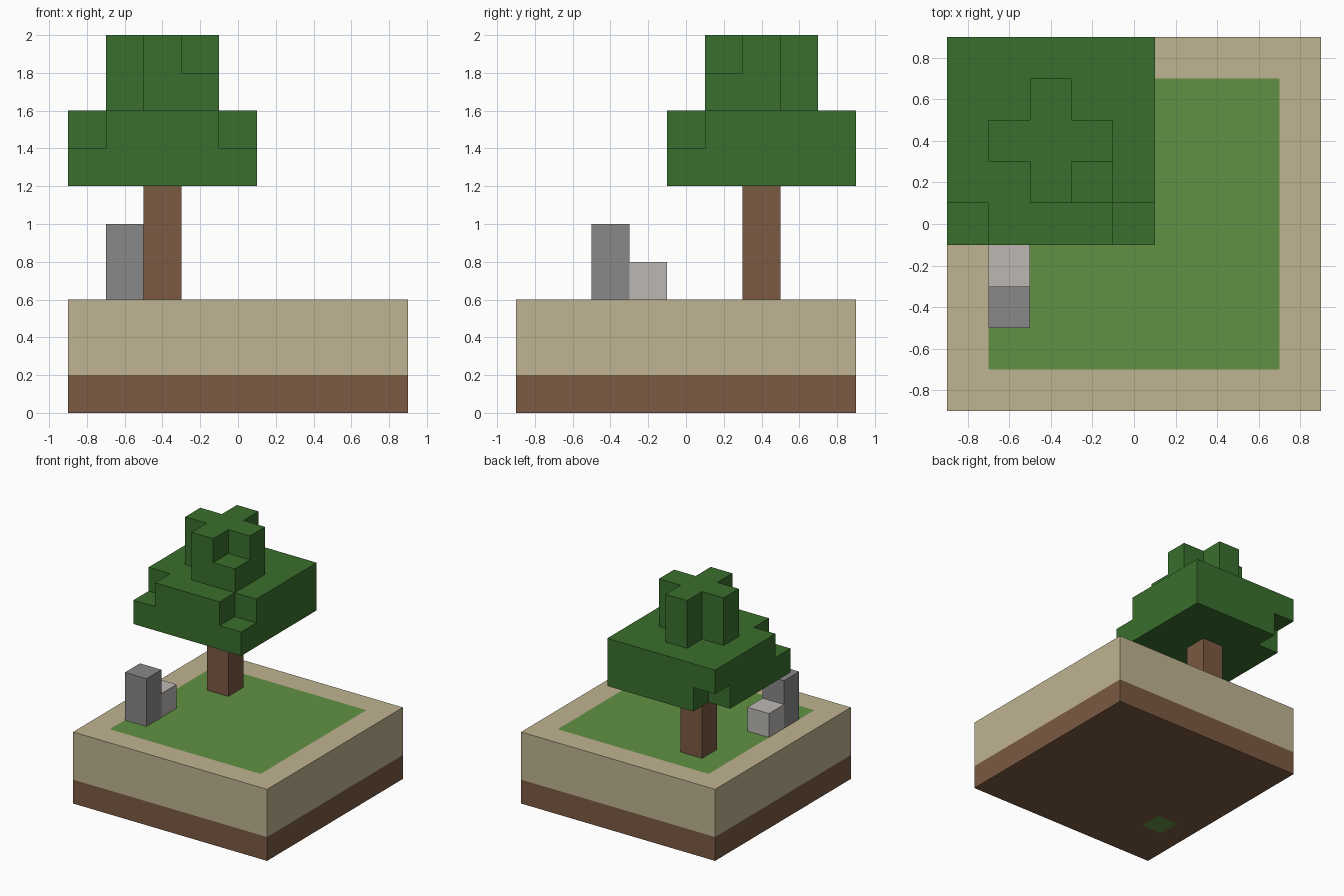
import bpy
import bmesh
from mathutils import Vector

default = bpy.data.objects.get("Cube")
if default:
    bpy.data.objects.remove(default, do_unlink=True)

U = 0.2  # edge of one block


def material(name, hex_code):
    def linear(c):
        return c / 12.92 if c <= 0.04045 else ((c + 0.055) / 1.055) ** 2.4
    rgb = [linear(b / 255) for b in bytes.fromhex(hex_code)]
    m = bpy.data.materials.new(name)
    m.diffuse_color = (*rgb, 1)
    m.use_nodes = True
    m.node_tree.nodes["Principled BSDF"].inputs["Base Color"].default_value = (*rgb, 1)
    return m


soil = material("soil_brown", "7B5A42")
sand = material("sand", "BFB392")
grass = material("grass_green", "629143")
leaf = material("leaf_green", "3A6F2D")
dark_stone = material("dark_stone", "898989")
light_stone = material("light_stone", "BCB8B4")


def finish(name, bm, mats):
    mesh = bpy.data.meshes.new(name)
    bm.to_mesh(mesh)
    bm.free()
    for m in mats:
        mesh.materials.append(m)
    obj = bpy.data.objects.new(name, mesh)
    bpy.context.collection.objects.link(obj)
    return obj


def box_mesh(low, high):
    bm = bmesh.new()
    bmesh.ops.create_cube(bm, size=1)
    low, high = Vector(low), Vector(high)
    for v in bm.verts:
        v.co = (low + high) / 2 + v.co * (high - low)
    return bm


# Island: one block cut into soil, sand rim and grass
bm = box_mesh((-0.9, -0.9, 0), (0.9, 0.9, 0.6))
cuts = [(2, (0.2,)), (0, (-0.7, -0.5, 0.7)), (1, (-0.7, -0.5, -0.3, 0.7))]
for axis, places in cuts:
    normal = Vector((0, 0, 0))
    normal[axis] = 1
    for p in places:
        bmesh.ops.bisect_plane(bm, geom=bm.verts[:] + bm.edges[:] + bm.faces[:],
                               plane_co=normal * p, plane_no=normal)
for f in bm.faces:
    c = f.calc_center_median()
    f.material_index = 1 if c.z > 0.2 else 0
    if c.z > 0.59 and max(abs(c.x), abs(c.y)) < 0.7:
        f.material_index = 2
    # Single grass block showing through the underside
    if c.z < 0.01 and -0.7 < c.x < -0.5 and -0.5 < c.y < -0.3:
        f.material_index = 2
finish("island", bm, [soil, sand, grass])

# Trunk and rocks
finish("trunk", box_mesh((-0.5, 0.3, 0.6), (-0.3, 0.5, 1.2)), [soil])
finish("tall_rock", box_mesh((-0.7, -0.5, 0.6), (-0.5, -0.3, 1.0)), [dark_stone])
finish("small_rock", box_mesh((-0.7, -0.3, 0.6), (-0.5, -0.1, 0.8)), [light_stone])


# Leaves: layers of blocks around the trunk, with some corners left out
def layer(radius, level, missing):
    span = range(-radius, radius + 1)
    corners = {(x * radius, y * radius) for x, y in missing}
    return {(x, y, level) for x in span for y in span if (x, y) not in corners}


front_left, front_right = (1, -1), (-1, -1)
back_left, back_right = (1, 1), (-1, 1)
cells = layer(2, 0, [back_right])
cells |= layer(2, 1, [front_left, front_right])
cells |= layer(1, 2, [front_right, back_left, back_right])
cells |= layer(1, 3, [front_left, front_right, back_left, back_right])

bm = bmesh.new()
base = Vector((-0.4, 0.4, 1.3))
for cell in sorted(cells):
    for axis in range(3):
        for sign in (-1, 1):
            n = Vector((0, 0, 0))
            n[axis] = sign
            if tuple(int(a + b) for a, b in zip(cell, n)) in cells:
                continue
            a = Vector((n.y, n.z, n.x))
            b = n.cross(a)
            mid = base + (Vector(cell) + n / 2) * U
            bm.faces.new([bm.verts.new(mid + (a * i + b * j) * U / 2)
                          for i, j in ((-1, -1), (1, -1), (1, 1), (-1, 1))])
bmesh.ops.remove_doubles(bm, verts=bm.verts[:], dist=0.001)
finish("leaves", bm, [leaf])
